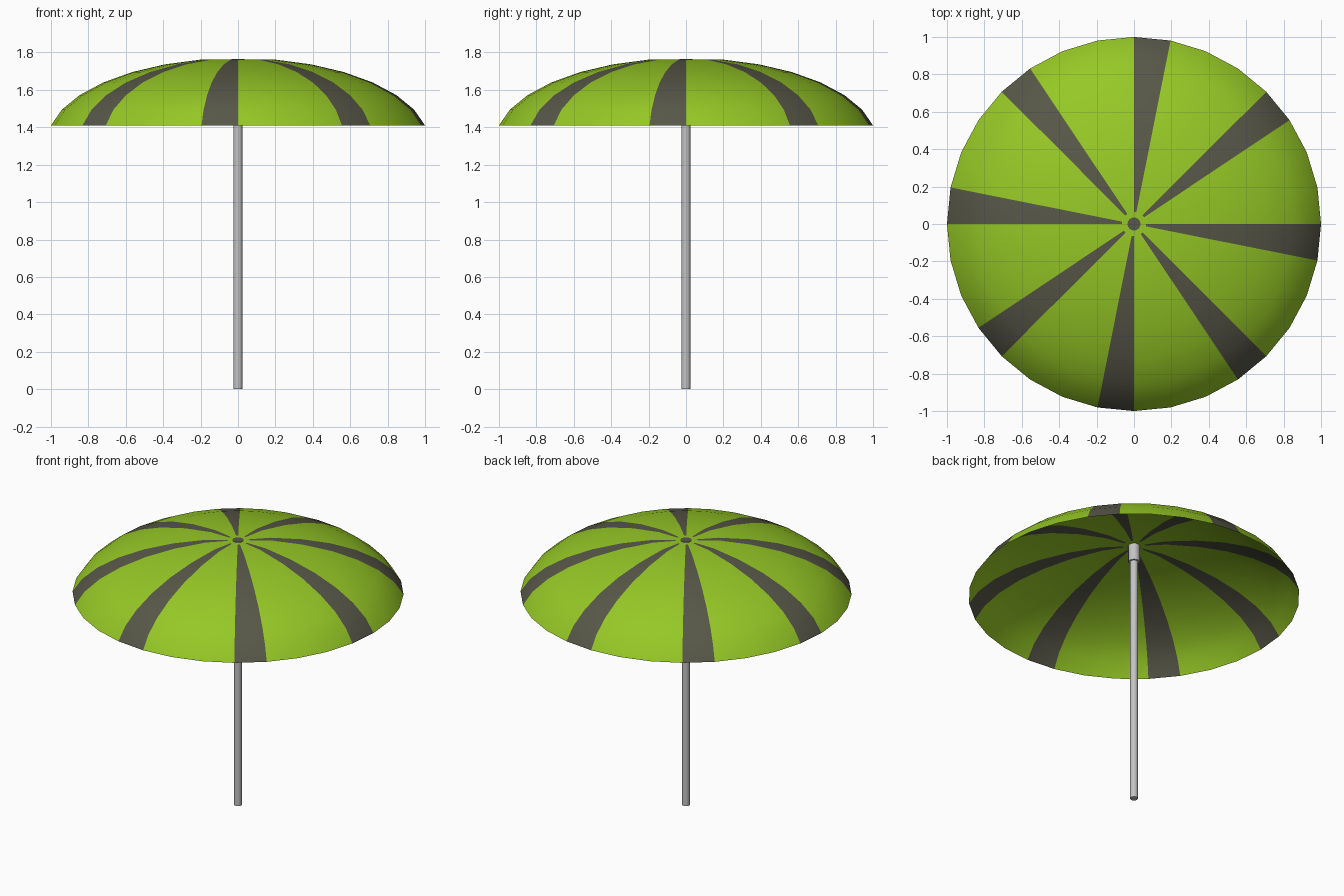
import bpy, bmesh, math

if "Cube" in bpy.data.objects:
    bpy.data.objects.remove(bpy.data.objects["Cube"])

SEG = 32
RIM_Z, TOP_Z = 1.41, 1.762


def material(name, rgb):
    m = bpy.data.materials.new(name)
    m.diffuse_color = (*rgb, 1.0)
    m.use_nodes = True
    m.node_tree.nodes["Principled BSDF"].inputs["Base Color"].default_value = m.diffuse_color
    return m


GREEN = material("lime green", (0.305, 0.58, 0.019))
DARK = material("dark stripe grey", (0.095, 0.095, 0.065))
GREY = material("pole grey", (0.55, 0.55, 0.55))


def finish(name, bm, mats):
    me = bpy.data.meshes.new(name)
    bm.to_mesh(me)
    bm.free()
    for m in mats:
        me.materials.append(m)
    ob = bpy.data.objects.new(name, me)
    bpy.context.collection.objects.link(ob)
    bpy.ops.object.select_all(action='DESELECT')
    ob.select_set(True)
    bpy.context.view_layer.objects.active = ob
    bpy.ops.object.shade_smooth_by_angle(angle=math.radians(40))
    return ob


def cylinder(name, r, z0, z1, sides, mats):
    bm = bmesh.new()
    bmesh.ops.create_cone(bm, cap_ends=True, segments=sides,
                          radius1=r, radius2=r, depth=z1 - z0)
    bmesh.ops.translate(bm, verts=bm.verts, vec=(0, 0, (z0 + z1) / 2))
    bm.normal_update()
    for f in bm.faces:
        # the upward cap takes the last material
        f.material_index = len(mats) - 1 if f.normal.z > 0.9 else 0
    return finish(name, bm, mats)


# canopy: squashed dome cut above its equator, flat on top, single skin
step = math.pi / 16
lo, hi = math.cos(7 * step), math.cos(step)
profile = [(math.sin(k * step) / math.sin(7 * step),
            RIM_Z + (TOP_Z - RIM_Z) * (math.cos(k * step) - lo) / (hi - lo))
           for k in range(7, 0, -1)]
profile.append((0.065, TOP_Z))

bm = bmesh.new()
rings = [[bm.verts.new((r * math.cos(2 * math.pi * i / SEG),
                        r * math.sin(2 * math.pi * i / SEG), z))
          for i in range(SEG)] for r, z in profile]
for a, b in zip(rings, rings[1:]):
    for i in range(SEG):
        j = (i + 1) % SEG
        f = bm.faces.new((a[i], a[j], b[j], b[i]))
        f.material_index = 1 if i % 4 == 3 else 0   # every fourth gore is dark
bm.faces.new(rings[-1])                             # plain green crown
finish("canopy", bm, [GREEN, DARK])

# pole and the collar that holds the canopy
cylinder("pole", 0.024, 0.0, 1.75, 16, [GREY])
cylinder("pole_collar", 0.035, 1.65, TOP_Z + 0.002, 16, [GREY, DARK])
